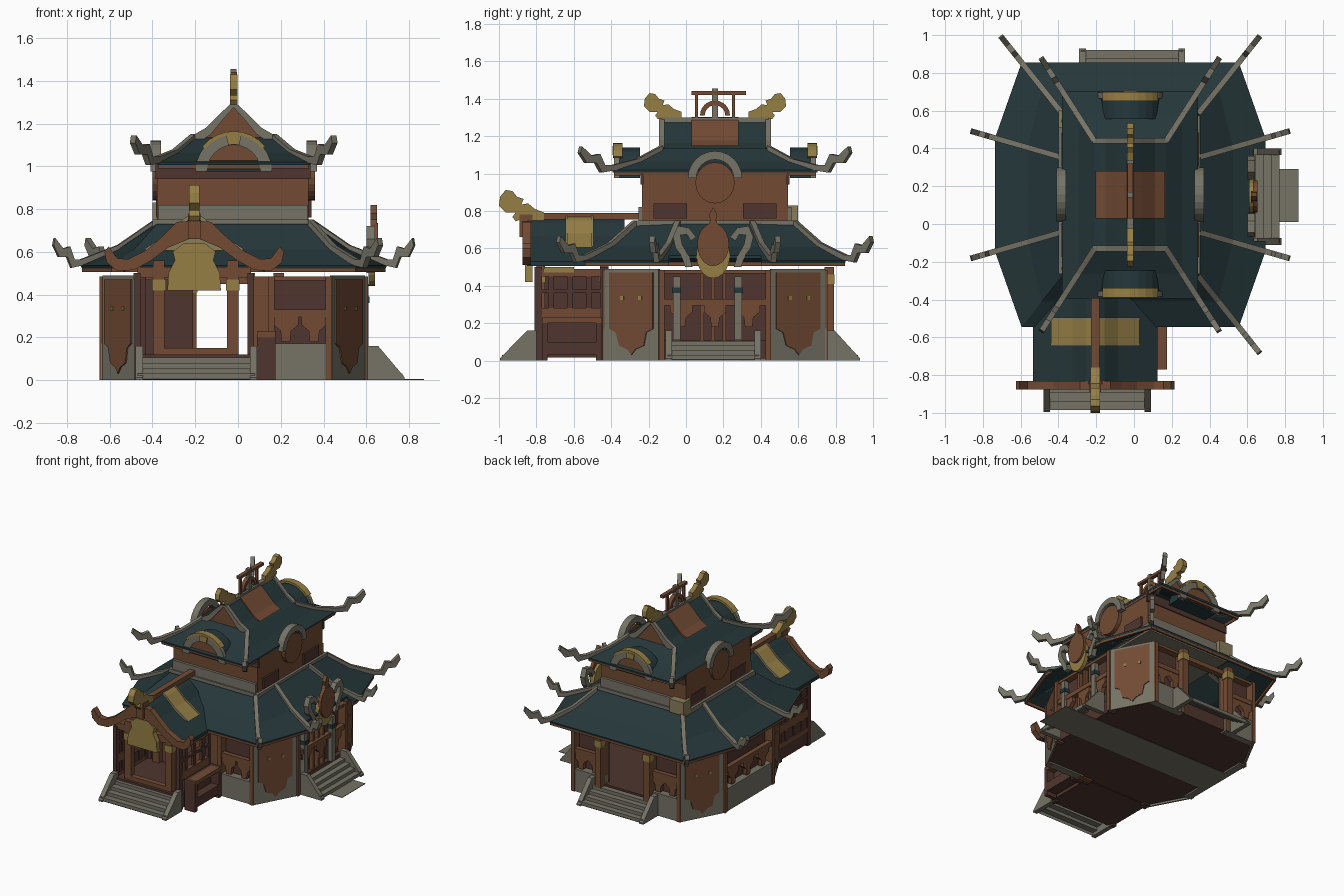
import bpy, bmesh, math
from mathutils import Vector

if "Cube" in bpy.data.objects:
    bpy.data.objects.remove(bpy.data.objects["Cube"])

def mat(name, r, g, b):
    m = bpy.data.materials.new(name)
    m.diffuse_color = [((c / 255 + 0.055) / 1.055) ** 2.4 for c in (r, g, b)] + [1]
    m.use_nodes = True
    m.node_tree.nodes["Principled BSDF"].inputs["Base Color"].default_value = m.diffuse_color
    return m
TEAL = mat("teal_tile", 37, 55, 58)
BROWN = mat("brown_wood", 114, 75, 52)
DARK = mat("dark_red_wood", 80, 53, 46)
GRAY = mat("gray_stone", 118, 115, 102)
GOLD = mat("gold", 150, 127, 69)
OLIVE = mat("pale_olive", 138, 126, 92)
CX, CY = -0.02, 0.155            # centre of the main building
PX = -0.205                      # centre line of the porch

def R(x, y):
    return (CX + x, CY + y)

def make(name, bm, m):
    bmesh.ops.recalc_face_normals(bm, faces=bm.faces)
    me = bpy.data.meshes.new(name)
    bm.to_mesh(me); bm.free()
    me.materials.append(m)
    ob = bpy.data.objects.new(name, me)
    bpy.context.collection.objects.link(ob)
    return ob

def prism(name, pts, p0, p1, t0, t1, m):
    """Polygon (u along p0->p1, z) extruded from t0 to t1 along the outward normal."""
    d = (Vector(p1) - Vector(p0)).normalized()
    n = Vector((d.y, -d.x))
    bm = bmesh.new()
    rows = [[bm.verts.new((*(Vector(p0) + d * u + n * t), z)) for u, z in pts] for t in (t0, t1)]
    bm.faces.new(rows[0]); bm.faces.new(rows[1])
    k = len(pts)
    for i in range(k):
        bm.faces.new((rows[0][i], rows[0][(i + 1) % k], rows[1][(i + 1) % k], rows[1][i]))
    return make(name, bm, m)

def rect(u0, u1, z0, z1):
    return [(u0, z0), (u1, z0), (u1, z1), (u0, z1)]

def box(name, x0, x1, y0, y1, z0, z1, m):
    return prism(name, rect(0, x1 - x0, z0, z1), (x0, y0), (x1, y0), 0, -(y1 - y0), m)

def mirrored(half):
    return half + [(-u, z) for u, z in reversed(half) if u > 1e-6]

def loft(name, rings, m, thick=0):
    bm = bmesh.new()
    vs = [[bm.verts.new((*R(x, y), z)) for x, y in ring] for ring, z in rings]
    for a, b in zip(vs, vs[1:]):
        for i in range(len(a)):
            j = (i + 1) % len(a)
            bm.faces.new((a[i], a[j], b[j], b[i]))
    ob = make(name, bm, m)
    if thick:
        s = ob.modifiers.new("thickness", 'SOLIDIFY')
        s.thickness = thick
    return ob

def mix(a, b, t):
    return [(p[0] + (q[0] - p[0]) * t, p[1] + (q[1] - p[1]) * t) for p, q in zip(a, b)]

def octagon(a, b, c, d):
    return [(-a, -b), (a, -b), (c, -d), (c, d), (a, b), (-a, b), (-c, d), (-c, -d)]

def arc(r0, r1, z, n=12, a=0):
    ang = [math.radians(a + (180 - 2 * a) * i / n) for i in range(n + 1)]
    return [(r * math.cos(t), z + r * math.sin(t)) for r, o in ((r0, ang), (r1, ang[::-1])) for t in o]

def disc(r, rz, z, n=20):
    return [(r * math.cos(2 * math.pi * i / n), z + rz * math.sin(2 * math.pi * i / n)) for i in range(n)]

# --- floor (inset behind the walls) and stone ground strip
OCT = [R(*p) for p in octagon(.46, .59, .615, .30)]
bm = bmesh.new()
ring = octagon(.45, .575, .60, .295)
lo = [bm.verts.new((*R(*p), .012)) for p in ring]; hi = [bm.verts.new((*R(*p), .11)) for p in ring]
bm.faces.new(lo); bm.faces.new(hi)
for i in range(8):
    j = (i + 1) % 8
    bm.faces.new((lo[i], lo[j], hi[j], hi[i]))
make("main_floor", bm, DARK)
box("floor_stone_strip", -.62, .87, .01, .29, 0, .004, GRAY)
box("porch_floor", -.48, .08, -.82, -.43, .015, .12, DARK)

# --- corner panels with shield plates
SHIELD = [(.03, .47), (.03, .17), (.07, .15), (.09, .08), (.14, .06), (.165, .03),
          (.19, .06), (.24, .08), (.255, .15), (.295, .17), (.295, .47)]
for i in (1, 3, 5, 7):
    a, b = OCT[i], OCT[(i + 1) % 8]
    prism("corner_panel", rect(0, .328, 0, .49), a, b, -.012, 0, GRAY)
    prism("corner_shield", SHIELD, a, b, 0, .007, BROWN)
    for u in (.10, .21):
        prism("shield_stud", rect(u, u + .02, .325, .345), a, b, .006, .012, GOLD)

# --- wall bays
def bay(i, u0, u1, base=True):
    a, b = OCT[i], OCT[(i + 1) % 8]
    w, c = u1 - u0, (u0 + u1) / 2
    if base:
        prism("bay_base", rect(u0, u1, 0, .17), a, b, -.05, .005, GRAY)
    prism("bay_wall", rect(u0, u1, .1, .47), a, b, -.07, -.05, DARK)
    prism("bay_rail", rect(u0, u1, .295, .33), a, b, -.03, .005, BROWN)
    prism("bay_lintel", rect(u0, u1, .465, .485), a, b, -.05, 0, BROWN)
    for u in (u0, u1 - .03):
        prism("bay_post", rect(u, u + .03, .0, .485), a, b, -.05, .012, BROWN)
    for k in ((-.3, 0, .3) if w > .4 else (-.22, .22)):
        foot = [(.02, .18), (.025, .23), (.06, .26), (.06, .30)]
        prism("bay_bracket", [(c + k * w + u, z) for u, z in mirrored(foot)], a, b, -.03, 0, BROWN)
bay(0, .62, .92)
bay(4, 0, .27); bay(4, .65, .92)
bay(2, 0, .60, False)
bay(6, 0, .60)
prism("front_side_wall", rect(0, .05, 0, .485), OCT[0], OCT[1], -.04, 0, DARK)
prism("front_door_wall", rect(.53, .63, 0, .485), OCT[0], OCT[1], -.04, 0, BROWN)
box("back_lintel", -.25, .20, .70, .745, .45, .485, BROWN)
for y in (-.05, .28):                                  # right side columns
    box("right_column", .575, .61, y - .02, y + .02, .11, .45, GRAY)
    box("right_column_band", .57, .615, y - .024, y + .024, .36, .39, TEAL)
for y in (.085, .145, .205):
    box("right_door_post", .55, .58, y - .01, y + .01, .11, .47, BROWN)
for x in (-.22, .19):                                  # back posts with gold caps
    box("back_post", x - .025, x + .025, .74, .79, .1, .50, BROWN)
    box("back_post_cap", x - .03, x + .03, .735, .795, .41, .46, GOLD)

# --- stairs: a thin stepped sheet between two cheek walls
def stairs(label, p0, p1, w, depth):
    d = (Vector(p1) - Vector(p0)).normalized()
    n = Vector((d.y, -d.x))
    g = (depth - .01) / 4
    line = [(0, .105)]
    for k in range(4):
        line += [(g * (k + 1), .105 - k * .025), (g * (k + 1), .105 - (k + 1) * .025)]
    sheet = line + [(u - .005, z - .005) for u, z in reversed(line)]
    for u, t, pts in ((.01, w - .02, sheet), (0, .035, None), (w - .035, .035, None)):
        q = Vector(p0) + d * u
        cheek = [(0, 0), (depth, 0), (depth, .012), (.05, .16), (0, .16)]
        prism(label + ("_steps" if pts else "_cheek"), pts or cheek, q, q + n, 0, -t, GRAY)
stairs("front_stairs", (-.48, -.80), (.09, -.80), .57, .195)
stairs("right_stairs", (.605, -.11), (.605, .40), .51, .175)
stairs("back_stairs", (.27, .745), (-.29, .745), .56, .185)

# --- porch posts, rails, bench
for x in (-.37, -.025):
    for y in (-.80, -.46):
        box("porch_post", x - .027, x + .027, y, y + .045, .1, .56, BROWN)
        box("porch_post_cap", x - .032, x + .032, y - .006, y + .05, .42, .47, GOLD)
for s in (-1, 1):
    x = PX + s * .265
    for y in (-.81, -.46):
        box("porch_outer_post", x - .015, x + .015, y, y + .04, 0, .50, DARK)
    for z0, z1, m in ((.22, .28, BROWN), (.11, .14, BROWN), (.45, .49, BROWN), (.36, .38, DARK)):
        box("porch_side_rail", x - .015, x + .015, -.80, -.43, z0, z1, m)
    for y in (-.72, -.62, -.52):
        box("porch_baluster", x - .01, x + .01, y - .015, y + .015, .14, .45, DARK)
    box("porch_side_gold", x - .02, x + .02, -.76, -.60, .47, .50, GOLD)
box("porch_left_wall", -.475, -.465, -.80, -.43, .12, .46, DARK)
box("porch_front_sill", -.36, -.03, -.80, -.76, .12, .15, BROWN)
box("porch_front_beam", -.47, .06, -.80, -.76, .48, .53, BROWN)
box("bench_top", .09, .175, -.77, -.45, .20, .23, BROWN)
box("bench_bottom", .09, .175, -.77, -.45, .03, .10, DARK)
box("bench_back", .09, .11, -.77, -.45, .03, .23, DARK)
for y in (-.77, -.48):
    box("bench_leg", .09, .175, y, y + .03, 0, .23, DARK)

# --- lower roof
EAVE, TOP = octagon(.575, .70, .716, .30), octagon(.36, .43, .37, .20)
roof = loft("lower_roof", [(EAVE, .535), (mix(EAVE, TOP, .5), .61), (TOP, .73)], TEAL, .015)
trim = loft("lower_eave_trim", [(mix(EAVE, TOP, .02), .505), (mix(EAVE, TOP, .02), .535)], BROWN, .015)
cut = box("roof_notch_cutter", .635, .9, -.09, .40, .4, .8, GRAY)
cut.hide_render = True; cut.hide_viewport = True; cut.display_type = 'WIRE'
for o in (roof, trim):
    b = o.modifiers.new("notch", 'BOOLEAN')
    b.operation = 'DIFFERENCE'; b.object = cut; b.solver = 'EXACT'

def hip(name, top, eave, zt, ze, tail):
    L, t = (Vector(eave) - Vector(top)).length, tail / .2
    m = ze + (zt - ze) * .40
    pts = [(0, zt + .02), (L / 2, m + .015), (L, ze + .025), (L + .05 * t, ze + .025), (L + .08 * t, ze + .085),
           (L + .13 * t, ze + .075), (L + .19 * t, ze + .125), (L + .20 * t, ze + .09), (L + .16 * t, ze + .035),
           (L + .1 * t, ze + .035), (L + .07 * t, ze - .015), (L, ze - .005), (L / 2, m - .025), (0, zt - .03)]
    prism(name, pts, top, eave, -.015, .015, GRAY)
for k in range(1, 8):                                  # the porch roof replaces the first hip
    hip("lower_hip", R(*TOP[k]), R(*EAVE[k]), .73, .54, .18 if k in (1, 4, 5) else .135)

# --- upper storey
box("upper_base", CX - .355, CX + .345, CY - .41, CY + .41, .70, .82, GRAY)
box("upper_base_ledge", CX - .38, CX + .37, CY - .42, CY + .42, .715, .75, GRAY)
box("upper_walls", CX - .36, CX + .35, CY - .39, CY + .39, .75, 1.02, BROWN)
for s in (-1, 1):
    box("upper_lintel", CX - .365, CX + .36, CY + s * .39 - .008, CY + s * .39 + .008, .94, 1.01, DARK)
    for v in (-.24, .24):
        box("upper_side_plate", CX + s * .355 - .008, CX + s * .355 + .008, CY + v - .09, CY + v + .09, .76, .84, DARK)
box("corner_box", -.40, -.28, .51, .60, .73, .83, OLIVE)

UE = [(-.36, -.55), (.36, -.55), (.36, .55), (-.36, .55)]
UT = [(-.19, -.285), (.19, -.285), (.19, .285), (-.19, .285)]
loft("upper_roof", [(UE, 1.02), (mix(UE, UT, .5), 1.065), (UT, 1.135)], TEAL, .015)
loft("upper_eave_trim", [(mix(UE, UT, .04), .99), (mix(UE, UT, .04), 1.02)], BROWN, .012)
for k in range(4):
    hip("upper_hip", R(*UT[k]), R(*UE[k]), 1.13, 1.02, .21)
GABLE = [(.20, 1.125), (.13, 1.165), (.06, 1.235), (0, 1.29)]
SLOPE = mirrored(GABLE)
AX, AX1 = (CX, CY), (CX + 1, CY)
prism("gable_roof", SLOPE, AX, AX1, -.28, .28, TEAL)
prism("roof_saddle", mirrored([(.185, 1.148), (.13, 1.177), (.06, 1.247), (0, 1.302)]), AX, AX1, -.125, .125, BROWN)
BARGE = SLOPE + [(u * .82, z - .03) for u, z in reversed(SLOPE)]
for s in (-1, 1):
    prism("gable_panel", SLOPE, AX, AX1, s * .28, s * .286, BROWN)
    prism("gable_barge", [(u, z + .015) for u, z in BARGE], AX, AX1, s * .27, s * .30, GRAY)
box("main_ridge", CX - .018, CX + .018, CY - .285, CY + .285, 1.26, 1.30, GRAY)

# --- arched dormers on all four sides
for s in (-1, 1):
    a, b = R(0, s * .50), R(-s, s * .50)
    prism("dormer_vault", arc(.165, .0, .975), a, b, -.10, .02, TEAL)
    prism("dormer_fill", arc(.13, .0, .985), a, b, .0, .03, BROWN)
    prism("dormer_rim", arc(.18, .125, .975), a, b, .01, .04, GRAY)
    prism("dormer_gold_rim", arc(.187, .17, .977, 8, 38), a, b, -.005, .045, GOLD)
    prism("dormer_gold_crest", arc(.17, .125, .977, 4, 78), a, b, .03, .048, GOLD)
    a, b = R(s * .36, 0), R(s * .36, s)
    prism("side_dormer_fill", disc(.105, .11, .95), a, b, -.02, .02, BROWN)
    prism("side_dormer_rim", arc(.145, .10, .975), a, b, -.02, .03, GRAY)

# --- ridge beasts in gold and the frame on the ridge
BEAST = [(0, 0), (.07, .0), (.10, .03), (.125, .02), (.14, .04), (.125, .06), (.17, .06), (.20, .09), (.195, .13),
         (.17, .16), (.14, .155), (.12, .13), (.09, .12), (.10, .095), (.07, .10), (.04, .075), (0, .06)]
for s in (-1, 1):
    prism("ridge_beast", [(u, z + 1.27) for u, z in BEAST], R(0, s * .18), R(0, s * 2), -.018, .018, GOLD)
    box("ridge_frame_post", CX - .01, CX + .01, CY + s * .10 - .008, CY + s * .10 + .008, 1.28, 1.43, BROWN)
prism("porch_beast", [(u * 1.2, z * 1.2 + .72) for u, z in BEAST], (PX, -.76), (PX, -2), -.025, .025, GOLD)
box("ridge_frame_beam", CX - .015, CX + .015, .03, .32, 1.42, 1.44, BROWN)
prism("ridge_frame_arch", arc(.08, .055, 1.31), (CX, CY), (CX, CY + 1), -.015, .015, BROWN)
box("ridge_finial", CX - .014, CX + .014, CY - .015, CY + .015, 1.30, 1.455, GRAY)

# --- porch roof with curved gable board
TOPP = mirrored([(.33, .53), (.235, .59), (.12, .665), (.05, .735), (0, .765)])
SHEET = TOPP + [(u, z - .025) for u, z in reversed(TOPP)]
SADDLE = TOPP[1:-1]
Q0, Q1 = (PX, 0), (PX + 1, 0)
prism("porch_roof", SHEET, Q0, Q1, .33, .85, TEAL)
prism("porch_gold_saddle", [(u, z + .015) for u, z in SADDLE], Q0, Q1, .50, .64, GOLD)
for t in (.495, .633):
    prism("porch_saddle_border", [(u * 1.01, z + .02) for u, z in SADDLE], Q0, Q1, t, t + .012, OLIVE)
box("porch_ridge", PX - .022, PX + .022, -.84, -.24, .755, .79, BROWN)
UP = [(0, .745), (.08, .74), (.14, .68), (.22, .61), (.31, .565), (.36, .57), (.40, .625), (.42, .60)]
DN = [(.41, .55), (.36, .51), (.28, .515), (.20, .56), (.12, .62), (0, .67)]
half = UP + DN
prism("porch_gable_board", half + [(-u, z) for u, z in reversed(half) if u > 0], Q0, Q1, .83, .875, BROWN)
prism("porch_gold_pendant", mirrored([(.125, .42), (.12, .50), (.09, .56), (.10, .60), (.05, .64), (0, .64)]),
      Q0, Q1, .82, .86, GOLD)
box("porch_crest_post", PX - .03, PX + .03, -.89, -.82, .66, .78, BROWN)

# --- right side emblem with stone scrolls
E0, E1 = (0, .145), (0, 1.145)
prism("emblem_gold", disc(.09, .125, .565), E0, E1, .61, .64, GOLD)
prism("emblem_disc", disc(.085, .115, .62), E0, E1, .63, .655, BROWN)
prism("emblem_finial", mirrored([(.03, .72), (.015, .75), (.022, .78), (0, .82)]), E0, E1, .62, .65, BROWN)
SCROLL = [(.09, .66), (.13, .71), (.19, .72), (.215, .66), (.20, .60), (.17, .56), (.15, .50), (.11, .50),
          (.13, .56), (.165, .62), (.175, .67), (.14, .675), (.12, .64)]
for s in (-1, 1):
    prism("emblem_scroll", [(s * u, z) for u, z in SCROLL], E0, E1, .60, .64, GRAY)
